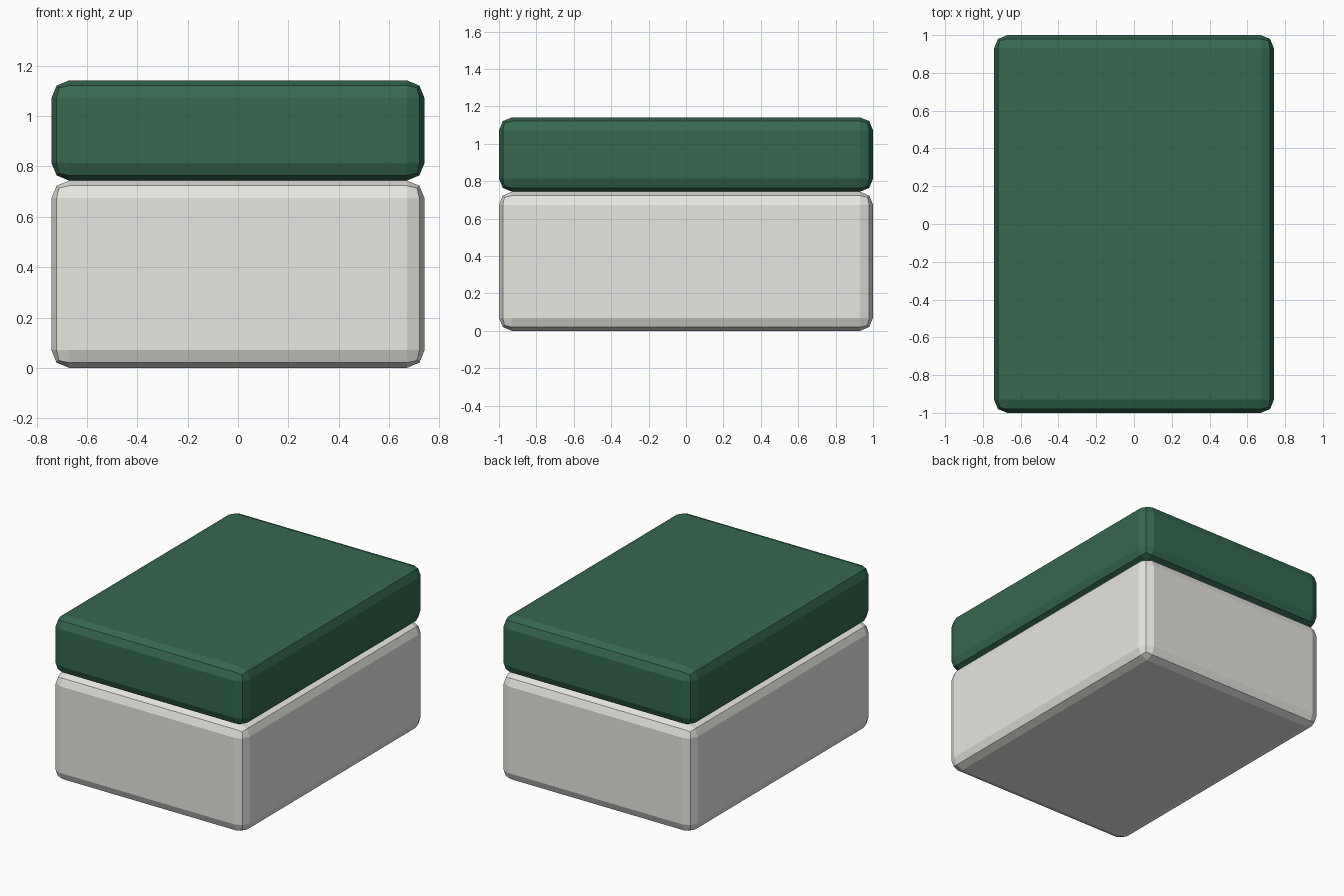
import bpy

if "Cube" in bpy.data.objects:
    bpy.data.objects.remove(bpy.data.objects["Cube"])

HALF_X, HALF_Y = 0.741, 1.0
BEVEL = 0.07


def rounded_box(name, z0, z1, colour):
    bpy.ops.mesh.primitive_cube_add(size=2, location=(0, 0, (z0 + z1) / 2))
    ob = bpy.context.object
    ob.name = name
    ob.scale = (HALF_X, HALF_Y, (z1 - z0) / 2)
    bpy.ops.object.transform_apply(location=False, rotation=False, scale=True)
    mod = ob.modifiers.new("rounded_edges", 'BEVEL')
    mod.width = BEVEL
    mod.segments = 2
    mat = bpy.data.materials.new(name + "_colour")
    mat.diffuse_color = (*colour, 1)
    mat.use_nodes = True
    mat.node_tree.nodes["Principled BSDF"].inputs["Base Color"].default_value = mat.diffuse_color
    ob.data.materials.append(mat)
    return ob


# Off-white lower block
rounded_box("base_block", 0.0, 0.744, (0.80, 0.79, 0.75))
# Green upper block resting on it
rounded_box("top_block", 0.744, 1.142, (0.035, 0.14, 0.08))
